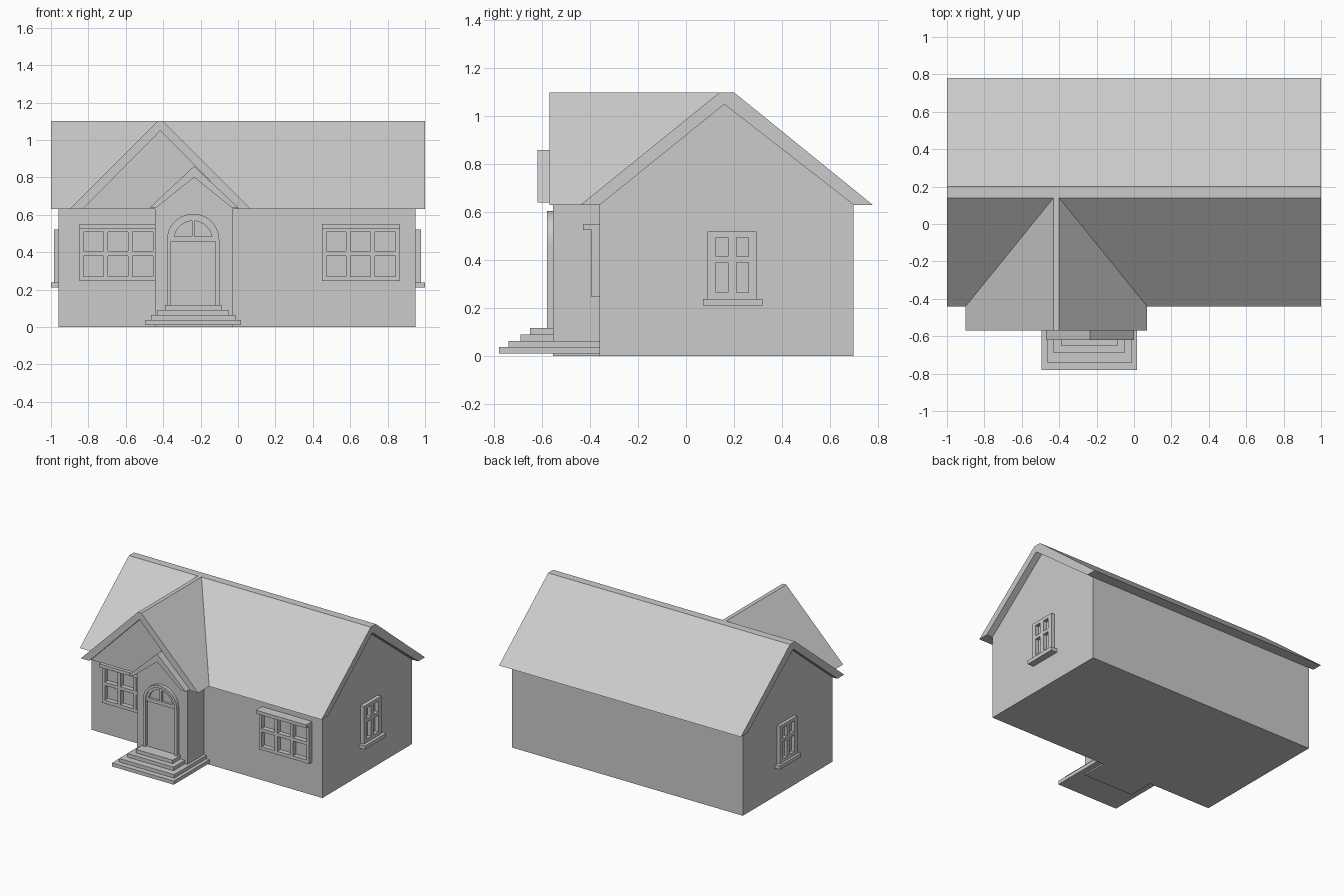
import bpy
import bmesh
import math

old = bpy.data.objects.get("Cube")
if old:
    bpy.data.objects.remove(old, do_unlink=True)

mat = bpy.data.materials.new("light_grey")
mat.use_nodes = True
GREY = (0.6, 0.6, 0.6, 1)
mat.diffuse_color = GREY
mat.node_tree.nodes["Principled BSDF"].inputs["Base Color"].default_value = GREY


def finish(name, bm):
    bmesh.ops.recalc_face_normals(bm, faces=bm.faces)
    mesh = bpy.data.meshes.new(name)
    bm.to_mesh(mesh)
    bm.free()
    mesh.materials.append(mat)
    obj = bpy.data.objects.new(name, mesh)
    bpy.context.collection.objects.link(obj)
    return obj


def prism(name, profile, axis, start, end):
    """Extrude a profile given as (y, z) along x, or as (x, z) along y."""
    bm = bmesh.new()
    place = {"x": lambda p: (start, p[0], p[1]), "y": lambda p: (p[0], start, p[1])}[axis]
    face = bm.faces.new([bm.verts.new(place(p)) for p in profile])
    moved = bmesh.ops.extrude_face_region(bm, geom=[face], use_keep_orig=True)["geom"]
    step = (end - start, 0, 0) if axis == "x" else (0, end - start, 0)
    bmesh.ops.translate(bm, vec=step, verts=[g for g in moved if isinstance(g, bmesh.types.BMVert)])
    return finish(name, bm)


def boxes(name, items):
    """Join axis-aligned boxes, each given as x, y and z ranges."""
    bm = bmesh.new()
    for spans in items:
        verts = bmesh.ops.create_cube(bm, size=1)["verts"]
        for v in verts:
            v.co = [lo + (c + 0.5) * (hi - lo) for c, (lo, hi) in zip(v.co, spans)]
    return finish(name, bm)


def lattice(u_bars, z_bars):
    """Frame bars as (u range, z range): full-height uprights, full-width rails."""
    u_all = (u_bars[0][0], u_bars[-1][1])
    z_all = (z_bars[0][0], z_bars[-1][1])
    return [(u, z_all) for u in u_bars] + [(u_all, z) for z in z_bars]


EAVE = 0.63

# Main walls with end gables, and main roof
prism("main_walls", [(-0.36, 0), (0.70, 0), (0.70, EAVE), (0.16, 1.05), (-0.36, EAVE)],
      "x", -0.96, 0.95)
prism("main_roof", [(-0.44, EAVE), (0.14, 1.10), (0.20, 1.10), (0.78, EAVE),
                    (0.70, EAVE), (0.16, 1.05), (-0.36, EAVE)], "x", -1, 1)

# Front cross gable
prism("front_gable", [(-0.83, EAVE), (0.0, EAVE), (-0.415, 1.05)], "y", -0.55, 0.1)
prism("front_gable_roof", [(-0.90, EAVE), (-0.43, 1.10), (-0.40, 1.10), (0.07, EAVE),
                           (0.0, EAVE), (-0.415, 1.05), (-0.83, EAVE)], "y", -0.57, 0.14)

# Porch with its small roof
prism("porch_walls", [(-0.445, 0), (-0.03, 0), (-0.03, 0.64), (-0.235, 0.80), (-0.445, 0.64)],
      "y", -0.555, -0.34)
prism("porch_roof", [(-0.47, 0.64), (-0.235, 0.86), (0.0, 0.64),
                     (-0.035, 0.64), (-0.235, 0.80), (-0.435, 0.64)], "y", -0.62, -0.54)

# Entrance steps
steps = [(-0.495, 0.015, -0.78, 0.01), (-0.465, -0.01, -0.74, 0.036),
         (-0.43, -0.05, -0.69, 0.063), (-0.39, -0.085, -0.65, 0.09)]
boxes("entrance_steps", [((l, r), (y, -0.36), (z, z + 0.027)) for l, r, y, z in steps])


# Arched door surround, door leaf and fanlight
def arch(radius, reverse=False, segments=20):
    angles = [math.pi * i / segments for i in range(segments + 1)]
    pts = [(-0.24 + radius * math.cos(a), 0.465 + radius * math.sin(a)) for a in angles]
    return pts[::-1] if reverse else pts


BASE = 0.117
prism("door_surround", [(-0.10, BASE)] + arch(0.14) + [(-0.38, BASE), (-0.36, BASE)]
      + arch(0.12, True) + [(-0.12, BASE)], "y", -0.58, -0.55)
prism("fanlight_frame", arch(0.12) + arch(0.102, True), "y", -0.572, -0.55)
boxes("door_and_fanlight_bars", [((-0.355, -0.125), (-0.563, -0.55), (BASE, 0.455)),
                                 ((-0.36, -0.12), (-0.572, -0.55), (0.458, 0.485)),
                                 ((-0.247, -0.233), (-0.572, -0.55), (0.48, 0.575))])

# Wide front windows with a hood
uprights = [(-0.21, -0.188), (-0.082, -0.058), (0.048, 0.072), (0.182, 0.205)]
rails = [(0.245, 0.27), (0.38, 0.405), (0.508, 0.53)]
for side, cx in (("right", -0.637), ("left", 0.66)):
    parts = [((cx + u[0], cx + u[1]), (-0.395, -0.35), z) for u, z in lattice(uprights, rails)]
    parts.append(((cx - 0.21, cx + 0.205), (-0.43, -0.35), (0.525, 0.55)))
    boxes("front_window_" + side, parts)

# End windows with a sill
uprights = [(0.09, 0.125), (0.175, 0.21), (0.26, 0.295)]
rails = [(0.235, 0.265), (0.39, 0.415), (0.495, 0.52)]
for side, frame_x, sill_x in (("left", (0.94, 0.978), (0.94, 1.0)),
                              ("right", (-0.983, -0.95), (-1.0, -0.95))):
    parts = [(frame_x, u, z) for u, z in lattice(uprights, rails)]
    parts.append((sill_x, (0.07, 0.32), (0.21, 0.238)))
    boxes("end_window_" + side, parts)
